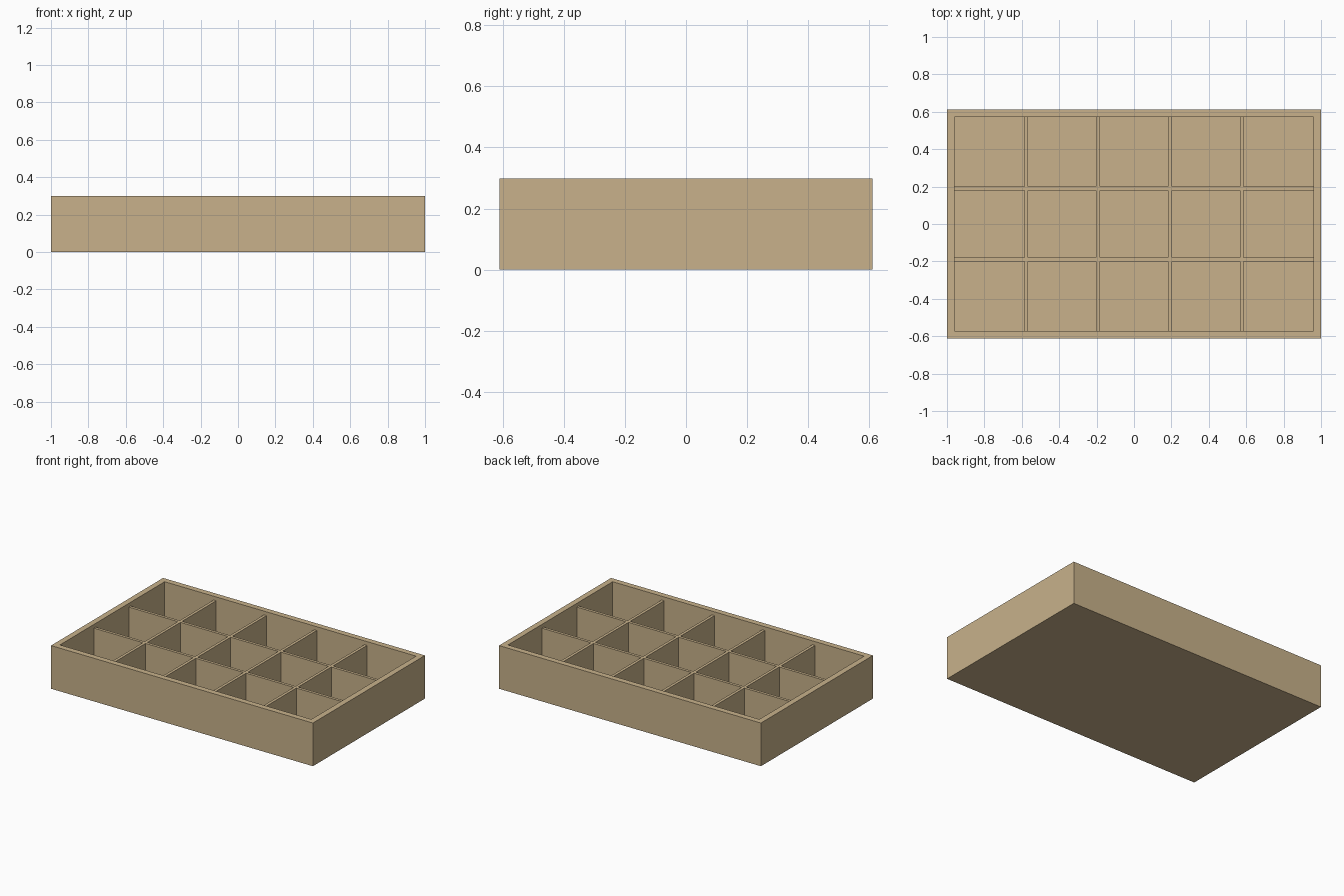
import bpy, bmesh
from mathutils import Vector

if "Cube" in bpy.data.objects:
    bpy.data.objects.remove(bpy.data.objects["Cube"])

W, D, H = 2.0, 1.222, 0.298      # outer size
WALL, FLOOR = 0.04, 0.04         # wall and floor thickness
T, TOP = 0.02, 0.272             # divider thickness and top height
COLS, ROWS = 5, 3
IW, ID = W - 2 * WALL, D - 2 * WALL

wood = bpy.data.materials.new("tan wood")
wood.diffuse_color = (0.578, 0.443, 0.256, 1)
wood.use_nodes = True
wood.node_tree.nodes["Principled BSDF"].inputs["Base Color"].default_value = wood.diffuse_color


def add_object(name, bm):
    mesh = bpy.data.meshes.new(name)
    bm.normal_update()
    bm.to_mesh(mesh)
    bm.free()
    mesh.materials.append(wood)
    obj = bpy.data.objects.new(name, mesh)
    bpy.context.collection.objects.link(obj)
    return obj


def box_bm(x0, x1, y0, y1, z0, z1):
    bm = bmesh.new()
    bmesh.ops.create_cube(bm, size=1)
    for v in bm.verts:
        v.co = Vector((x1 if v.co.x > 0 else x0,
                       y1 if v.co.y > 0 else y0,
                       z1 if v.co.z > 0 else z0))
    return bm


# Tray: box with the top face inset for the rim and pushed down to the floor
bm = box_bm(-W / 2, W / 2, -D / 2, D / 2, 0, H)
bm.normal_update()
top = max(bm.faces, key=lambda f: f.calc_center_median().z)
bmesh.ops.inset_region(bm, faces=[top], thickness=WALL, use_even_offset=True)
ext = bmesh.ops.extrude_discrete_faces(bm, faces=[top])
for v in ext["faces"][0].verts:
    v.co.z = FLOOR
add_object("tray", bm)

# Long dividers run the full inner width
row_y = [-ID / 2 + ID * j / ROWS for j in range(1, ROWS)]
for j, y in enumerate(row_y):
    add_object(f"long_divider_{j + 1}",
               box_bm(-IW / 2, IW / 2, y - T / 2, y + T / 2, FLOOR, TOP))

# Cross dividers are fitted between the long ones
starts = [-ID / 2] + [y + T / 2 for y in row_y]
ends = [y - T / 2 for y in row_y] + [ID / 2]
for i in range(1, COLS):
    x = -IW / 2 + IW * i / COLS
    for j, (y0, y1) in enumerate(zip(starts, ends)):
        add_object(f"cross_divider_{i}_{j + 1}",
                   box_bm(x - T / 2, x + T / 2, y0, y1, FLOOR, TOP))
